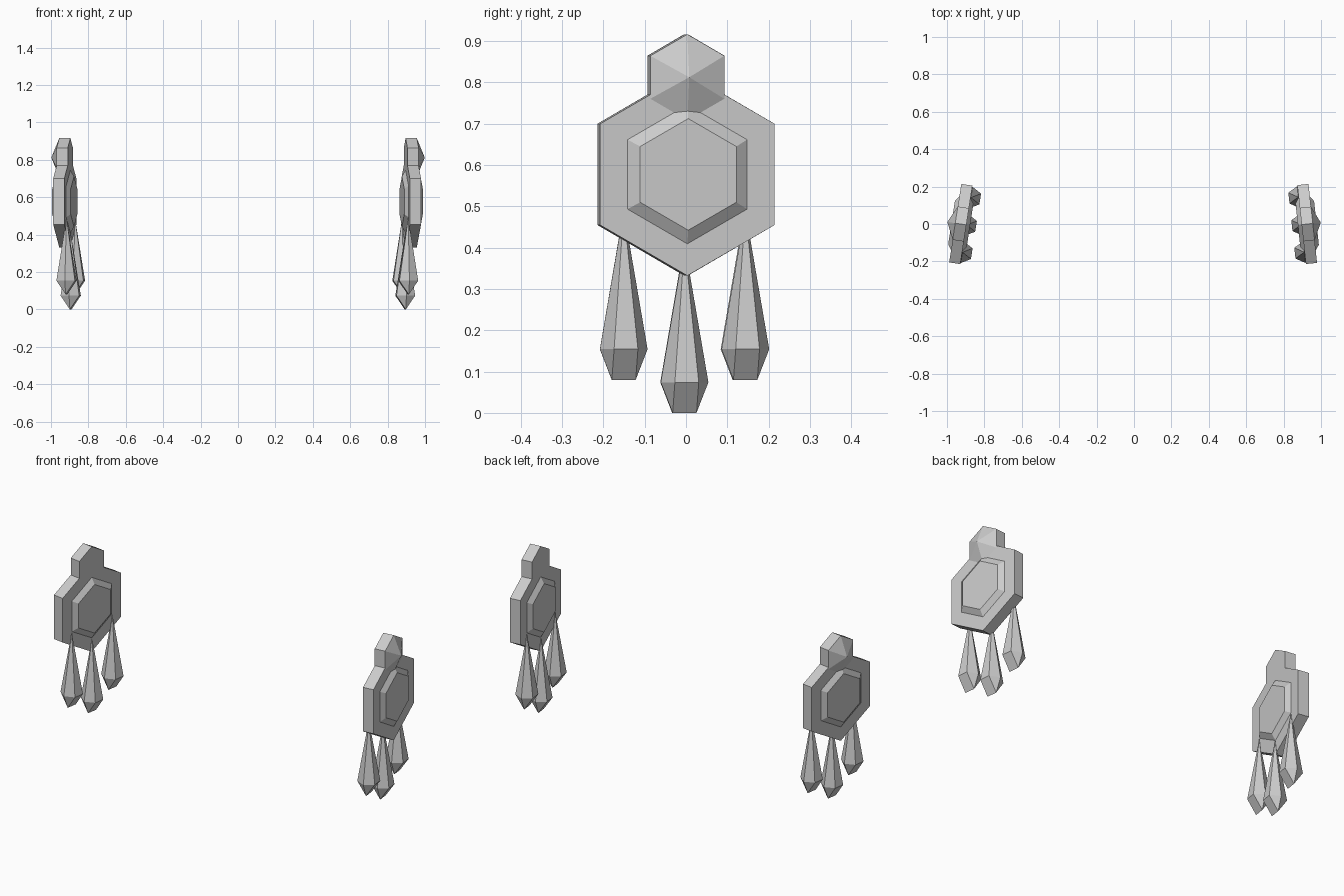
import bpy, bmesh
from math import sin, cos, pi, radians
from mathutils import Matrix

if "Cube" in bpy.data.objects:
    bpy.data.objects.remove(bpy.data.objects["Cube"])

silver = bpy.data.materials.new("silver_grey")
silver.use_nodes = True
COLOUR = (0.6, 0.6, 0.6, 1)
silver.diffuse_color = COLOUR
silver.node_tree.nodes["Principled BSDF"].inputs["Base Color"].default_value = COLOUR


def hexagon(r):
    return [(r * sin(k * pi / 3), r * cos(k * pi / 3)) for k in range(6)]


def finish(bm, name, place):
    bmesh.ops.recalc_face_normals(bm, faces=bm.faces)
    mesh = bpy.data.meshes.new(name)
    bm.to_mesh(mesh)
    bm.free()
    mesh.materials.append(silver)
    obj = bpy.data.objects.new(name, mesh)
    bpy.context.collection.objects.link(obj)
    obj.matrix_world = place


def hex_plate(name, profile, z, side, place):
    """Join upright hexagons given as (outward offset, radius); radius 0 is a point."""
    bm = bmesh.new()
    rings = [[bm.verts.new((side * x, y, z + h)) for y, h in hexagon(r)]
             for x, r in profile]
    for a, b in zip(rings, rings[1:]):
        for k in range(6):
            n = (k + 1) % 6
            bm.faces.new((a[k], a[n], b[n], b[k]))
    bm.faces.new(rings[0])
    bm.faces.new(rings[-1])
    if profile[-1][1] == 0:
        bmesh.ops.remove_doubles(bm, verts=rings[-1], dist=1e-5)
    finish(bm, name, place)


def drop(name, y, z, side, place):
    """Long hexagonal point on top, short wedge with a ridge below."""
    r, cx = 0.058, -0.032 * side
    bm = bmesh.new()
    for v, u in hexagon(r):
        bm.verts.new((cx + v, y + u, z + 0.074))
    bm.verts.new((cx, y, z + 0.41))
    for s in (-1, 1):
        bm.verts.new((cx, y + s * r / 2, z))
    bmesh.ops.convex_hull(bm, input=bm.verts)
    bmesh.ops.dissolve_limit(bm, angle_limit=radians(1), verts=bm.verts, edges=bm.edges)
    finish(bm, name, place)


T = 0.03  # half thickness of the plates
MEDALLION = [(-T - 0.02, 0.135), (-T, 0.168), (-T, 0.245),
             (T, 0.245), (T, 0.168), (T + 0.02, 0.135)]
STUD = [(-T, 0.104), (T, 0.104), (0.073, 0)]

# Two earrings, mirrored outward, each turned a little differently
for label, side, turn in (("left", 1, 6.2), ("right", -1, -8.8)):
    place = Matrix.Translation((0.926 * side, 0, 0)) @ Matrix.Rotation(radians(turn), 4, "Z")
    hex_plate(label + "_medallion", MEDALLION, 0.577, side, place)
    hex_plate(label + "_stud", STUD, 0.812, side, place)
    for part, y, z in (("front", -0.148, 0.08), ("middle", 0, 0), ("back", 0.148, 0.08)):
        drop(f"{label}_{part}_drop", y, z, side, place)
